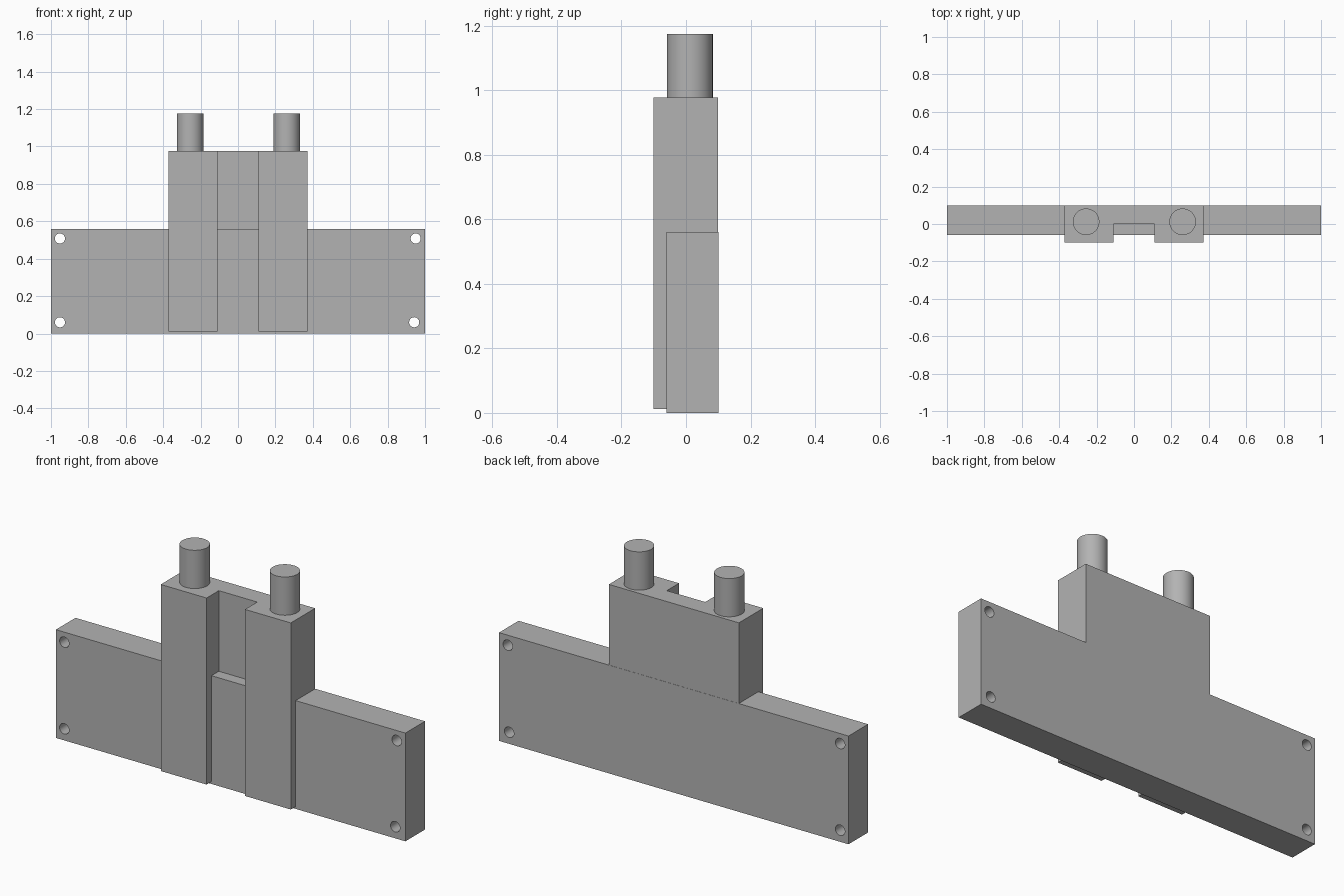
import bpy, bmesh, math
from mathutils import Matrix

if "Cube" in bpy.data.objects:
    bpy.data.objects.remove(bpy.data.objects["Cube"], do_unlink=True)

grey = bpy.data.materials.new("plain grey")
grey.use_nodes = True
GREY = (0.45, 0.45, 0.45, 1)
grey.diffuse_color = GREY
grey.node_tree.nodes["Principled BSDF"].inputs["Base Color"].default_value = GREY


def finish(name, bm):
    bmesh.ops.recalc_face_normals(bm, faces=bm.faces)
    mesh = bpy.data.meshes.new(name)
    bm.to_mesh(mesh)
    bm.free()
    mesh.materials.append(grey)
    obj = bpy.data.objects.new(name, mesh)
    bpy.context.collection.objects.link(obj)
    return obj


def extrude_outline(name, outline, bottom, top):
    bm = bmesh.new()
    face = bm.faces.new([bm.verts.new((x, y, bottom)) for x, y in outline])
    grown = bmesh.ops.extrude_face_region(bm, geom=[face])["geom"]
    verts = [v for v in grown if isinstance(v, bmesh.types.BMVert)]
    bmesh.ops.translate(bm, verts=verts, vec=(0, 0, top - bottom))
    return finish(name, bm)


def cylinder(name, centre, radius, depth, rotation=Matrix()):
    bm = bmesh.new()
    bmesh.ops.create_cone(bm, cap_ends=True, segments=48, radius1=radius,
                          radius2=radius, depth=depth,
                          matrix=Matrix.Translation(centre) @ rotation)
    return finish(name, bm)


def smooth(obj):
    bpy.ops.object.select_all(action="DESELECT")
    obj.select_set(True)
    bpy.context.view_layer.objects.active = obj
    bpy.ops.object.shade_smooth_by_angle(angle=math.radians(30))


# Wide mounting plate
plate = extrude_outline("mounting_plate",
                        [(-1, -0.06), (1, -0.06), (1, 0.1), (-1, 0.1)], 0, 0.56)

# Screw holes through the plate corners
for x, z in ((-0.952, 0.06), (0.942, 0.06), (-0.952, 0.508), (0.95, 0.508)):
    cutter = cylinder("hole_cutter", (x, 0, z), 0.027, 1, Matrix.Rotation(math.pi / 2, 4, "X"))
    cutter.hide_render = True
    mod = plate.modifiers.new("screw_hole", "BOOLEAN")
    mod.object = cutter
    mod.solver = "EXACT"
    bpy.context.view_layer.objects.active = plate
    bpy.ops.object.modifier_apply(modifier=mod.name)
    bpy.data.objects.remove(cutter, do_unlink=True)
smooth(plate)

# Channel-shaped housing: two columns joined by a recessed web
half = [(0.11, 0), (0.11, -0.1), (0.372, -0.1), (0.372, 0.099)]
outline = half + [(-x, y) for x, y in reversed(half)]
extrude_outline("channel_housing", outline, 0.012, 0.977)

# Round pins on top of the columns
for side, x in (("right", -0.256), ("left", 0.26)):
    smooth(cylinder(side + "_pin", (x, 0.012, 1.072), 0.071, 0.206))
